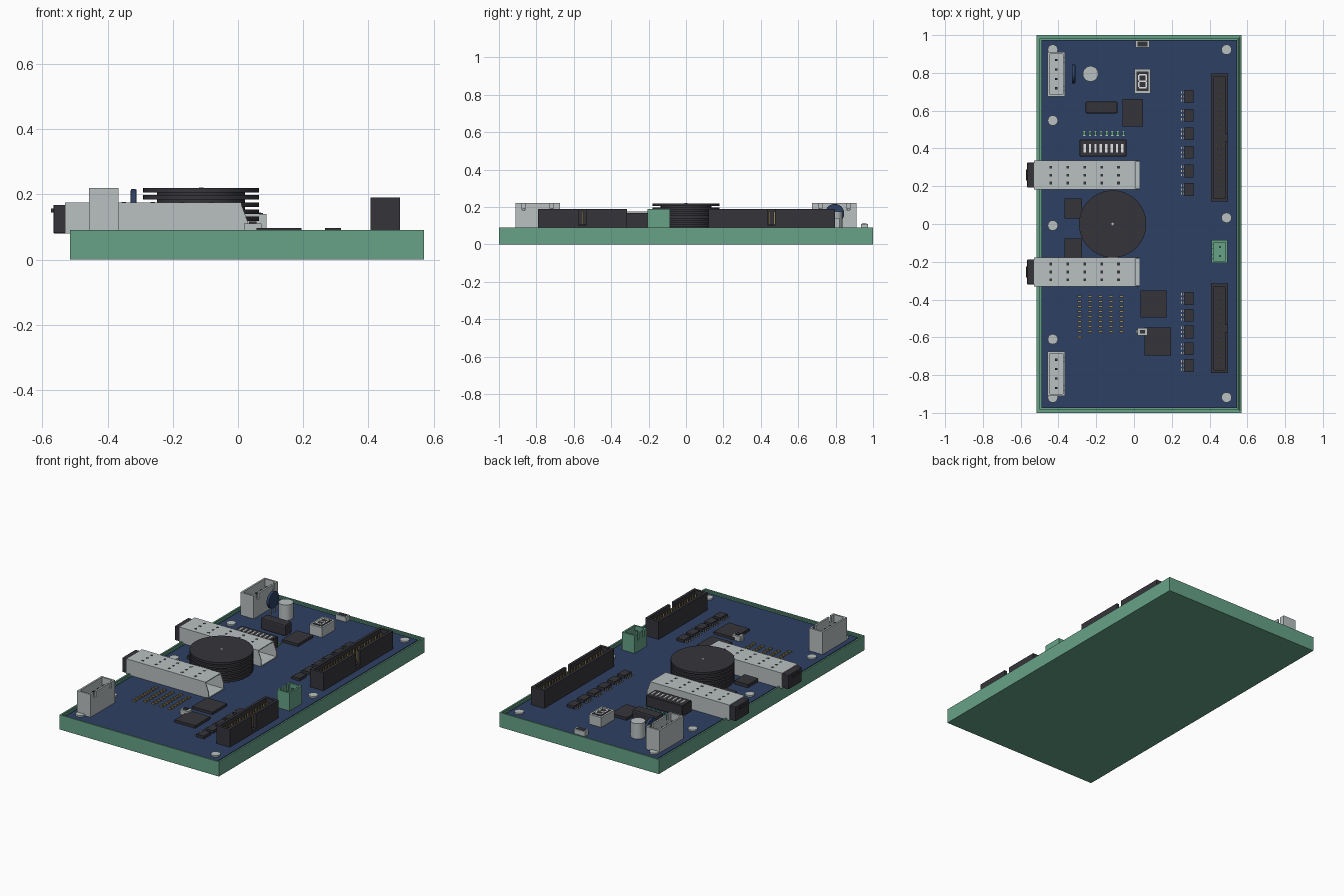
import bpy, bmesh, math
from mathutils import Matrix, Vector

if "Cube" in bpy.data.objects:
    bpy.data.objects.remove(bpy.data.objects["Cube"])


def material(name, rgb):
    m = bpy.data.materials.new(name)
    m.diffuse_color = (*rgb, 1)
    m.use_nodes = True
    m.node_tree.nodes["Principled BSDF"].inputs["Base Color"].default_value = m.diffuse_color
    return m


GREEN = material("case green", (0.135, 0.36, 0.245))
BLUE = material("board blue", (0.027, 0.052, 0.125))
BLACK = material("charcoal plastic", (0.036, 0.034, 0.042))
GREY = material("light grey", (0.49, 0.53, 0.53))
GOLD = material("pin gold", (0.33, 0.25, 0.10))
WHITE = material("white", (0.80, 0.82, 0.82))
LED = material("lamp green", (0.10, 0.40, 0.17))

TOP = 0.08  # board surface


def finish(bm, name, mat):
    mesh = bpy.data.meshes.new(name)
    bm.to_mesh(mesh)
    bm.free()
    mesh.materials.append(mat)
    ob = bpy.data.objects.new(name, mesh)
    bpy.context.collection.objects.link(ob)
    return ob


def boxes(name, mat, items):
    """Joins boxes given as (x0, x1, y0, y1, z0, z1)."""
    bm = bmesh.new()
    for x0, x1, y0, y1, z0, z1 in items:
        mid = Vector(((x0 + x1) / 2, (y0 + y1) / 2, (z0 + z1) / 2))
        size = Vector((x1 - x0, y1 - y0, z1 - z0))
        bmesh.ops.create_cube(bm, size=1, matrix=Matrix.Translation(mid) @ Matrix.Diagonal((*size, 1)))
    return finish(bm, name, mat)


def spots(name, mat, points, w, d, z0, z1):
    """Equal boxes centred on each point."""
    return boxes(name, mat, [(x - w / 2, x + w / 2, y - d / 2, y + d / 2, z0, z1) for x, y in points])


def discs(name, mat, items, sides=48, axis='Z'):
    """Joins cylinders given as (x, y, z, radius, depth)."""
    bm = bmesh.new()
    turn = Matrix.Rotation(math.pi / 2, 4, 'Y') if axis == 'X' else Matrix()
    for x, y, z, r, h in items:
        bmesh.ops.create_cone(bm, cap_ends=True, segments=sides, radius1=r, radius2=r, depth=h,
                              matrix=Matrix.Translation((x, y, z)) @ turn)
    for f in bm.faces:
        f.smooth = len(f.verts) == 4
    for e in bm.edges:
        e.smooth = e.calc_face_angle(0) < 0.6
    return finish(bm, name, mat)


def bevel(ob, width, segments=2):
    m = ob.modifiers.new("edge", 'BEVEL')
    m.width, m.segments = width, segments


def open_box(name, mat, x0, x1, y0, y1, z0, z1, t, floor, right=(), left=()):
    """Open-topped shell; right/left list (y0, y1, bottom) slots in the x walls."""
    parts = [(x0 + t, x1 - t, y0 + t, y1 - t, z0, floor),
             (x0, x1, y0, y0 + t, z0, z1), (x0, x1, y1 - t, y1, z0, z1)]
    for a, b, slots in ((x0, x0 + t, left), (x1 - t, x1, right)):
        y = y0 + t
        for s0, s1, bottom in slots:
            parts += [(a, b, y, s0, z0, z1), (a, b, s0, s1, z0, bottom)]
            y = s1
        parts.append((a, b, y, y1 - t, z0, z1))
    return boxes(name, mat, parts)


# Case tray with stepped rim
bm = bmesh.new()
bmesh.ops.create_cube(bm, size=1, matrix=Matrix.Translation((0.0275, 0, 0.045)) @ Matrix.Diagonal((1.085, 2, 0.09, 1)))
lid = [f for f in bm.faces if f.normal.z > 0.9]
for width, drop in ((0.014, 0.007), (0.011, 0.013)):
    bmesh.ops.inset_region(bm, faces=lid, thickness=width)
    bmesh.ops.inset_region(bm, faces=lid, thickness=0.0005)
    for v in lid[0].verts:
        v.co.z -= drop
finish(bm, "case_tray", GREEN)
boxes("circuit_board", BLUE, [(-0.489, 0.544, -0.974, 0.974, 0.065, TOP)])

# Mounting screws
screws = [(-0.43, y) for y in (0.923, 0.548, -0.008, -0.61, -0.918)]
screws += [(0.49, y) for y in (0.923, 0.033, -0.918)]
discs("mounting_screws", GREY, [(x, y, 0.084, 0.027, 0.01) for x, y in screws], 20)

# Power sockets, mirrored front to back
for side, label in ((1, "rear"), (-1, "front")):
    yc = 0.793 * side
    open_box(label + "_power_socket", GREY, -0.457, -0.366, yc - 0.118, yc + 0.118, TOP, 0.22, 0.011, 0.11,
             right=[(yc - 0.085, yc - 0.065, 0.185), (yc + 0.065, yc + 0.085, 0.185)])
    spots(label + "_power_pins", GREY, [(-0.412, yc + (i - 1.5) * 0.05) for i in range(4)],
          0.012, 0.012, 0.11, 0.19)
    spots(label + "_power_pin_tips", BLACK, [(-0.412, yc + (i - 1.5) * 0.05) for i in range(4)],
          0.012, 0.012, 0.19, 0.193)

# Optical port cages with plugs and vent holes
for yc, label in ((0.259, "rear"), (-0.254, "front")):
    y0, y1, t = yc - 0.076, yc + 0.076, 0.005
    boxes(label + "_cage", GREY, [(-0.53, 0.01, y0, y1, 0.17, 0.175), (-0.53, 0.01, y0, y0 + t, TOP, 0.17),
                                  (-0.53, 0.01, y1 - t, y1, TOP, 0.17), (-0.53, 0.03, y0, y1, TOP, 0.085)])
    # sloping side flaps at the open end
    bm = bmesh.new()
    for y in (y0, y1 - t):
        f = bm.faces.new([bm.verts.new((x, y, z)) for x, z in ((0.01, TOP), (0.03, TOP), (0.03, 0.115), (0.01, 0.17))])
        g = bmesh.ops.extrude_face_region(bm, geom=[f])
        bmesh.ops.translate(bm, vec=(0, t, 0), verts=[v for v in g["geom"] if isinstance(v, bmesh.types.BMVert)])
    bmesh.ops.recalc_face_normals(bm, faces=bm.faces)
    finish(bm, label + "_cage_flaps", GREY)
    bevel(boxes(label + "_plug", BLACK, [(-0.566, -0.45, yc - 0.066, yc + 0.066, TOP, 0.168)]), 0.004)
    boxes(label + "_plug_latch", BLACK, [(-0.573, -0.56, yc - 0.03, yc + 0.03, 0.144, 0.156)])
    spots(label + "_vent_holes", BLACK, [(-0.44 + i * 0.0895, yc + j * 0.042) for i in range(5) for j in (-1, 0, 1)],
          0.014, 0.014, 0.174, 0.1757)

# Finned round heat sink
hx = -0.113
fins = [(hx, 0, 0.2125 - i * 0.022, 0.178, 0.014) for i in range(6)]
discs("heat_sink", BLACK, fins + [(hx, 0, 0.145, 0.135, 0.13)], 64)
discs("heat_sink_hole", GREY, [(hx, 0, 0.2197, 0.007, 0.001)], 12)

# Pin headers with gold pins and a key slot
for y0, y1, key, rows, label in ((0.12, 0.797, 0.457, 24, "long"), (-0.79, -0.315, -0.553, 17, "short")):
    open_box(label + "_header", BLACK, 0.407, 0.497, y0, y1, TOP, 0.19, 0.016, 0.105,
             right=[(key - 0.019, key + 0.019, 0.1)])
    step = (y1 - y0 - 0.06) / (rows - 1)
    spots(label + "_header_pins", GOLD, [(0.452 + s * 0.014, y0 + 0.03 + i * step) for i in range(rows) for s in (-1, 1)],
          0.008, 0.008, 0.105, 0.175)

# Green terminal socket
open_box("terminal_socket", GREEN, 0.41, 0.496, -0.206, -0.086, TOP, 0.19, 0.011, 0.12,
         left=[(-0.18, -0.165, 0.15), (-0.127, -0.112, 0.15)])
spots("terminal_pins", GREEN, [(0.455, -0.17), (0.455, -0.122)], 0.012, 0.012, 0.12, 0.175)

# Flat chips
boxes("flat_chips", BLACK, [(-0.06, 0.047, 0.516, 0.663, TOP, 0.096), (0.035, 0.172, -0.495, -0.352, TOP, 0.096),
                            (0.056, 0.195, -0.696, -0.548, TOP, 0.096), (-0.368, -0.275, 0.03, 0.135, TOP, 0.1),
                            (-0.368, -0.275, -0.177, -0.077, TOP, 0.1)])
bevel(boxes("tall_chip", BLACK, [(-0.257, -0.087, 0.585, 0.648, TOP, 0.15)]), 0.008)

# Driver chips with small resistors beside them
ys = [0.675 - i * 0.0985 for i in range(6)] + [-0.394 - i * 0.0887 for i in range(5)]
spots("driver_chips", BLACK, [(0.291, y) for y in ys], 0.049, 0.067, TOP, 0.097)
spots("driver_resistors", BLACK, [(0.257, y + d) for y in ys for d in (-0.022, 0, 0.022)], 0.008, 0.011, TOP, 0.087)
spots("resistor_ends", GREY, [(0.257 + s * 0.006, y + d) for y in ys for d in (-0.022, 0, 0.022) for s in (-1, 1)],
      0.004, 0.011, TOP, 0.087)

# Switch bank and indicator lamps
bevel(boxes("switch_bank", BLACK, [(-0.288, -0.04, 0.357, 0.447, TOP, 0.148)]), 0.003, 1)
xs = [-0.261 + i * 0.0285 for i in range(8)]
spots("switch_sliders", WHITE, [(x, 0.402) for x in xs], 0.012, 0.045, 0.145, 0.153)
lamps = [(-0.263 + i * 0.0296, 0.48) for i in range(8)]
spots("indicator_lamps", LED, lamps, 0.012, 0.02, TOP, 0.09)
spots("lamp_ends", GREY, [(x, y + s * 0.011) for x, y in lamps for s in (-1, 1)], 0.012, 0.004, TOP, 0.086)

# Numeric display with seven bars
boxes("display_body", GREY, [(0.003, 0.088, 0.692, 0.82, TOP, 0.14)])
boxes("display_face", BLACK, [(0.014, 0.077, 0.705, 0.807, 0.139, 0.142)])
bars = [(0.026, 0.065, y - 0.004, y + 0.004, 0.141, 0.144) for y in (0.721, 0.756, 0.791)]
bars += [(x - 0.004, x + 0.004, y - 0.014, y + 0.014, 0.141, 0.144) for x in (0.025, 0.066) for y in (0.7385, 0.7735)]
boxes("display_bars", WHITE, bars)

# Small edge connector and push button
boxes("edge_connector", GREY, [(0.008, 0.082, 0.935, 0.972, TOP, 0.11)])
boxes("edge_connector_face", BLACK, [(0.018, 0.072, 0.941, 0.966, 0.109, 0.112)])
boxes("button_body", GREY, [(0.018, 0.072, -0.59, -0.55, TOP, 0.11), (0.01, 0.08, -0.578, -0.562, TOP, 0.09)])
boxes("button_cap", BLACK, [(0.033, 0.057, -0.58, -0.56, 0.108, 0.117)])

# Can capacitor and blue disc part on legs
discs("can_capacitor", GREY, [(-0.23, 0.795, 0.127, 0.041, 0.096)], 32)
bevel(discs("disc_part", BLUE, [(-0.32, 0.795, 0.165, 0.051, 0.018)], 32, 'X'), 0.004)
spots("disc_legs", GREY, [(-0.32, 0.775), (-0.32, 0.815)], 0.006, 0.006, TOP, 0.13)

# Grid of gold test contacts
pads = [(-0.288 + i * 0.0555, -0.383 - j * 0.0265) for i in range(5) for j in range(8)] + [(-0.288, -0.598)]
spots("test_contacts", GOLD, pads, 0.021, 0.01, TOP, 0.088)
